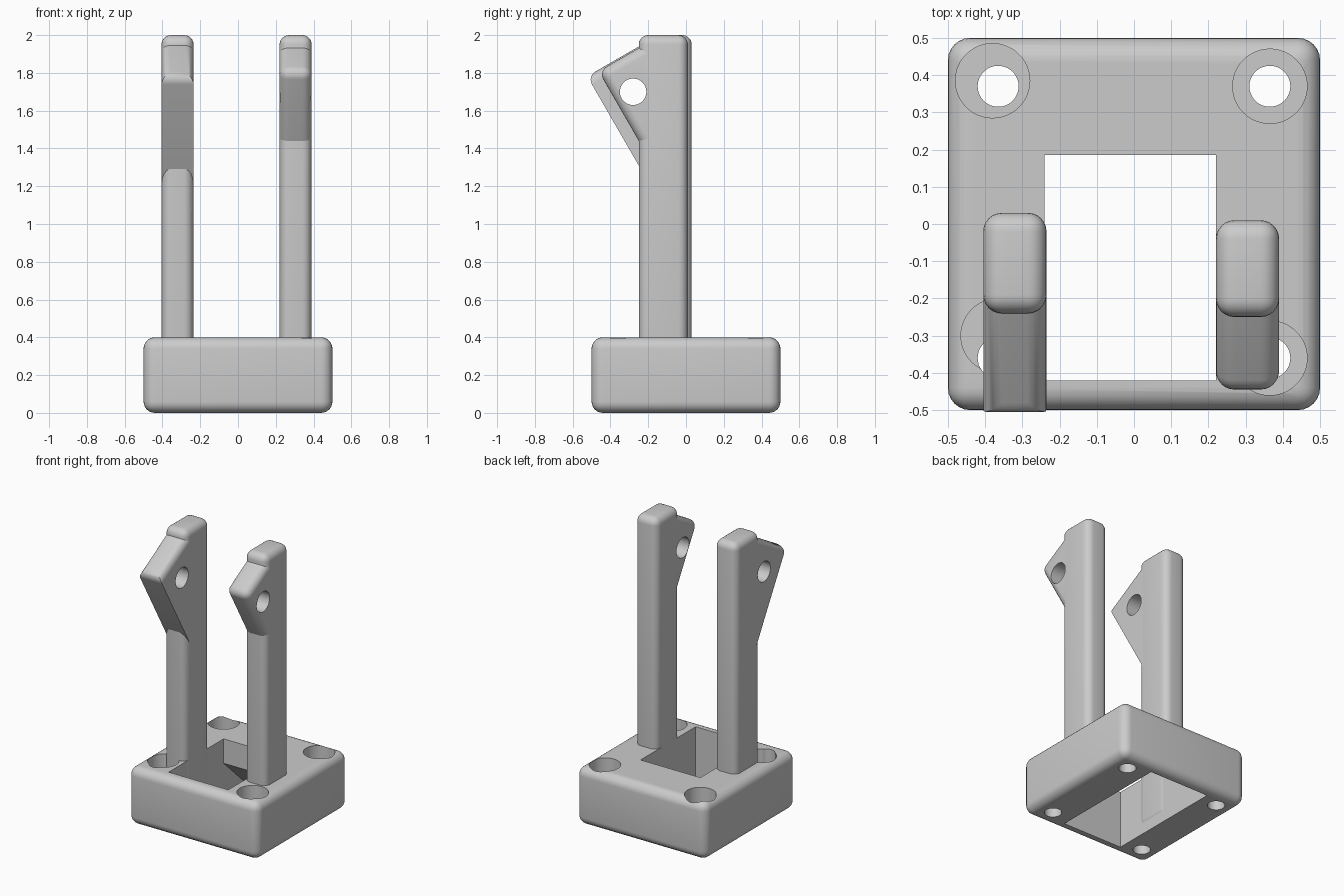
import bpy, bmesh, math
from mathutils import Vector

if "Cube" in bpy.data.objects:
    bpy.data.objects.remove(bpy.data.objects["Cube"], do_unlink=True)

grey = bpy.data.materials.new("plain_grey")
grey.use_nodes = True
GREY = (0.6, 0.6, 0.6, 1)
grey.diffuse_color = GREY
grey.node_tree.nodes["Principled BSDF"].inputs["Base Color"].default_value = GREY


def finish(bm, name):
    bmesh.ops.recalc_face_normals(bm, faces=bm.faces)
    mesh = bpy.data.meshes.new(name)
    bm.to_mesh(mesh)
    bm.free()
    mesh.materials.append(grey)
    obj = bpy.data.objects.new(name, mesh)
    bpy.context.collection.objects.link(obj)
    return obj


def rounded(bm, edges, radius):
    bmesh.ops.bevel(bm, geom=edges, offset=radius, segments=6, profile=0.5,
                    affect='EDGES', clamp_overlap=True)


def rounded_box(name, low, high, radius):
    bm = bmesh.new()
    bmesh.ops.create_cube(bm, size=1)
    low, high = Vector(low), Vector(high)
    for v in bm.verts:
        v.co = (low + high) / 2 + v.co * (high - low)
    rounded(bm, bm.edges[:], radius)
    return finish(bm, name)


def prism(name, profile, x0, x1, radius=0, keep=None):
    """Extrude a (y, z) profile along x, rounding the edges that pass keep."""
    bm = bmesh.new()
    face = bm.faces.new([bm.verts.new((x0, y, z)) for y, z in profile])
    ext = bmesh.ops.extrude_face_region(bm, geom=[face])["geom"]
    for v in ext:
        if isinstance(v, bmesh.types.BMVert):
            v.co.x = x1
    bmesh.ops.recalc_face_normals(bm, faces=bm.faces)
    if radius:
        rounded(bm, [e for e in bm.edges if keep(e)], radius)
    return finish(bm, name)


def cylinder(name, center, radius, depth, along_x=False):
    bm = bmesh.new()
    bmesh.ops.create_cone(bm, cap_ends=True, segments=48, radius1=radius,
                          radius2=radius, depth=depth)
    obj = finish(bm, name)
    obj.location = center
    if along_x:
        obj.rotation_euler.y = math.pi / 2
    return obj


def activate(obj):
    bpy.ops.object.select_all(action='DESELECT')
    obj.select_set(True)
    bpy.context.view_layer.objects.active = obj


def cut(obj, cutters):
    for c in cutters:
        c.hide_render = True
        mod = obj.modifiers.new("cut", 'BOOLEAN')
        mod.operation = 'DIFFERENCE'
        mod.solver = 'EXACT'
        mod.object = c
        activate(obj)
        bpy.ops.object.modifier_apply(modifier=mod.name)


def smooth(obj):
    activate(obj)
    bpy.ops.object.shade_smooth_by_angle(angle=math.radians(32))


# Base block with a through opening whose back wall slopes away underneath
base = rounded_box("base", (-0.5, -0.5, 0), (0.5, 0.5, 0.4), 0.06)
opening = prism("opening_cutter", [(-0.42, -0.1), (-0.42, 0.5), (0.185, 0.5),
                                   (0.185, 0.23), (0.43, 0), (0.43, -0.1)], -0.24, 0.22)
cutters = [opening]

# Screw holes with counterbores: hole centre, counterbore centre
for hole, bore in [((-0.365, 0.37), (-0.38, 0.385)), ((0.365, 0.37), (0.365, 0.37)),
                   ((0.365, -0.36), (0.365, -0.36)), ((-0.365, -0.36), (-0.365, -0.3))]:
    cutters.append(cylinder("screw_cutter", (*hole, 0.2), 0.055, 1))
    cutters.append(cylinder("counterbore_cutter", (*bore, 0.4), 0.1, 0.4))
cut(base, cutters)
smooth(base)

# Posts, each with a pierced angled lug on the front
pin = cylinder("pin_cutter", (0, -0.28, 1.7), 0.07, 2, along_x=True)
cutters.append(pin)
for side, x0, x1, front, back, tip_y, tip_z in [
        ("right", -0.405, -0.235, -0.24, 0.03, -0.523, 1.782),
        ("left", 0.22, 0.39, -0.25, 0.01, -0.463, 1.809)]:
    post = rounded_box(side + "_post", (x0, front, 0.05), (x1, back, 2), 0.05)

    # The lug is a right-angled corner leaning at thirty degrees
    root = front + 0.05
    reach = root - tip_y
    slope = math.tan(math.radians(30))
    corner = [(tip_y, tip_z), (root, tip_z + reach * slope), (root, tip_z - reach / slope)]

    def keep(e, side=side):
        normals = [f.normal for f in e.link_faces]
        if any(n.y > 0.9 for n in normals):
            return False
        # The right lug keeps sharp edges along its underside
        under = any(n.z < -0.1 for n in normals) and any(abs(n.x) > 0.9 for n in normals)
        return side == "left" or not under

    lug = prism(side + "_lug", corner, x0, x1, 0.05, keep)
    for part in (post, lug):
        cut(part, [pin])
        smooth(part)

for c in cutters:
    bpy.data.objects.remove(c, do_unlink=True)
